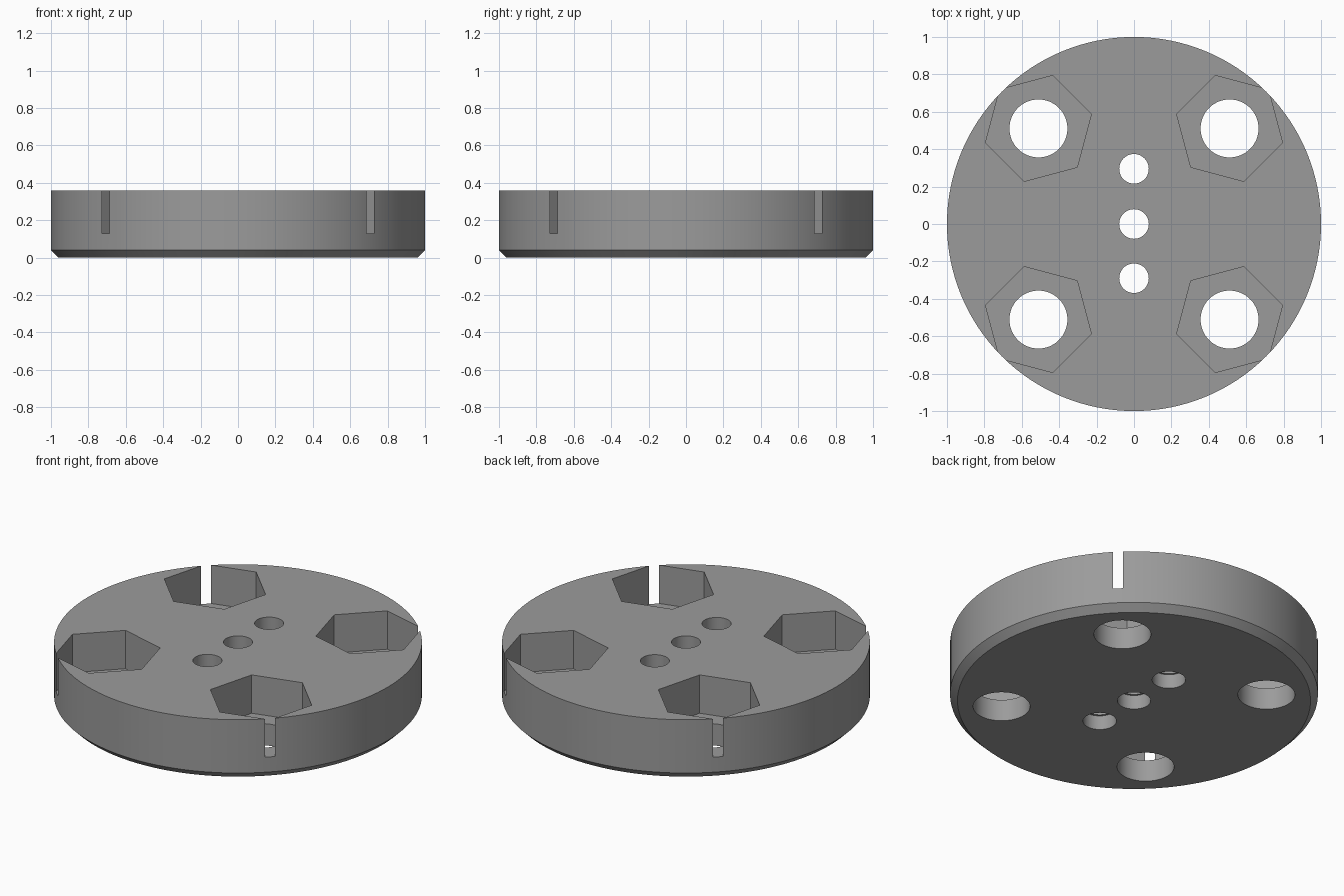
import bpy, bmesh, math
from mathutils import Matrix

default = bpy.data.objects.get("Cube")
if default:
    bpy.data.objects.remove(default, do_unlink=True)

HEIGHT, CHAMFER, FLOOR = 0.36, 0.04, 0.13
SPREAD = 0.511          # pocket centres sit at (+-SPREAD, +-SPREAD)

grey = bpy.data.materials.new("mid grey")
grey.use_nodes = True
colour = (0.33, 0.33, 0.33, 1)
grey.diffuse_color = colour
grey.node_tree.nodes["Principled BSDF"].inputs["Base Color"].default_value = colour


def prism(name, radius, z0, z1, sides, x=0, y=0, turn=0.0):
    """Upright prism between two heights, with a corner at angle turn."""
    bm = bmesh.new()
    ring = [bm.verts.new((radius * math.cos(turn + math.tau * i / sides) + x,
                          radius * math.sin(turn + math.tau * i / sides) + y, z0))
            for i in range(sides)]
    base = bm.faces.new(ring)
    top = bmesh.ops.extrude_face_region(bm, geom=[base])["geom"]
    bmesh.ops.translate(bm, vec=(0, 0, z1 - z0),
                        verts=[g for g in top if isinstance(g, bmesh.types.BMVert)])
    bmesh.ops.recalc_face_normals(bm, faces=bm.faces)
    mesh = bpy.data.meshes.new(name)
    bm.to_mesh(mesh)
    bm.free()
    mesh.materials.append(grey)
    obj = bpy.data.objects.new(name, mesh)
    bpy.context.collection.objects.link(obj)
    return obj


def cut(target, cutter):
    """Subtract the cutter and throw it away."""
    mod = target.modifiers.new("cut", 'BOOLEAN')
    mod.operation, mod.solver, mod.object = 'DIFFERENCE', 'EXACT', cutter
    bpy.context.view_layer.objects.active = target
    bpy.ops.object.modifier_apply(modifier=mod.name)
    bpy.data.objects.remove(cutter, do_unlink=True)


# Round plate with a chamfered lower rim
plate = prism("round_plate", 1, 0, HEIGHT, 128)
bm = bmesh.new()
bm.from_mesh(plate.data)
rim = [e for e in bm.edges if all(v.co.z < 0.001 for v in e.verts)]
bmesh.ops.bevel(bm, geom=rim, offset=CHAMFER, segments=1, affect='EDGES')
bm.to_mesh(plate.data)
bm.free()

# Hexagonal pockets whose outer corners break through the rim, with through holes
for sx in (-1, 1):
    for sy in (-1, 1):
        x, y = sx * SPREAD, sy * SPREAD
        cut(plate, prism("pocket_cutter", 0.293, FLOOR, 0.5, 6, x, y, math.atan2(y, x)))
        cut(plate, prism("hole_cutter", 0.155, -0.1, 0.5, 64, x, y))

# Row of three small holes, counterbored from below
for y in (-0.29, 0, 0.295):
    cut(plate, prism("small_hole_cutter", 0.079, -0.1, 0.5, 48, 0, y))
    cut(plate, prism("counterbore_cutter", 0.091, -0.1, 0.085, 48, 0, y))

# Smooth round walls, crisp edges
bpy.ops.object.select_all(action='DESELECT')
plate.select_set(True)
bpy.context.view_layer.objects.active = plate
bpy.ops.object.shade_smooth_by_angle(angle=math.radians(30))
